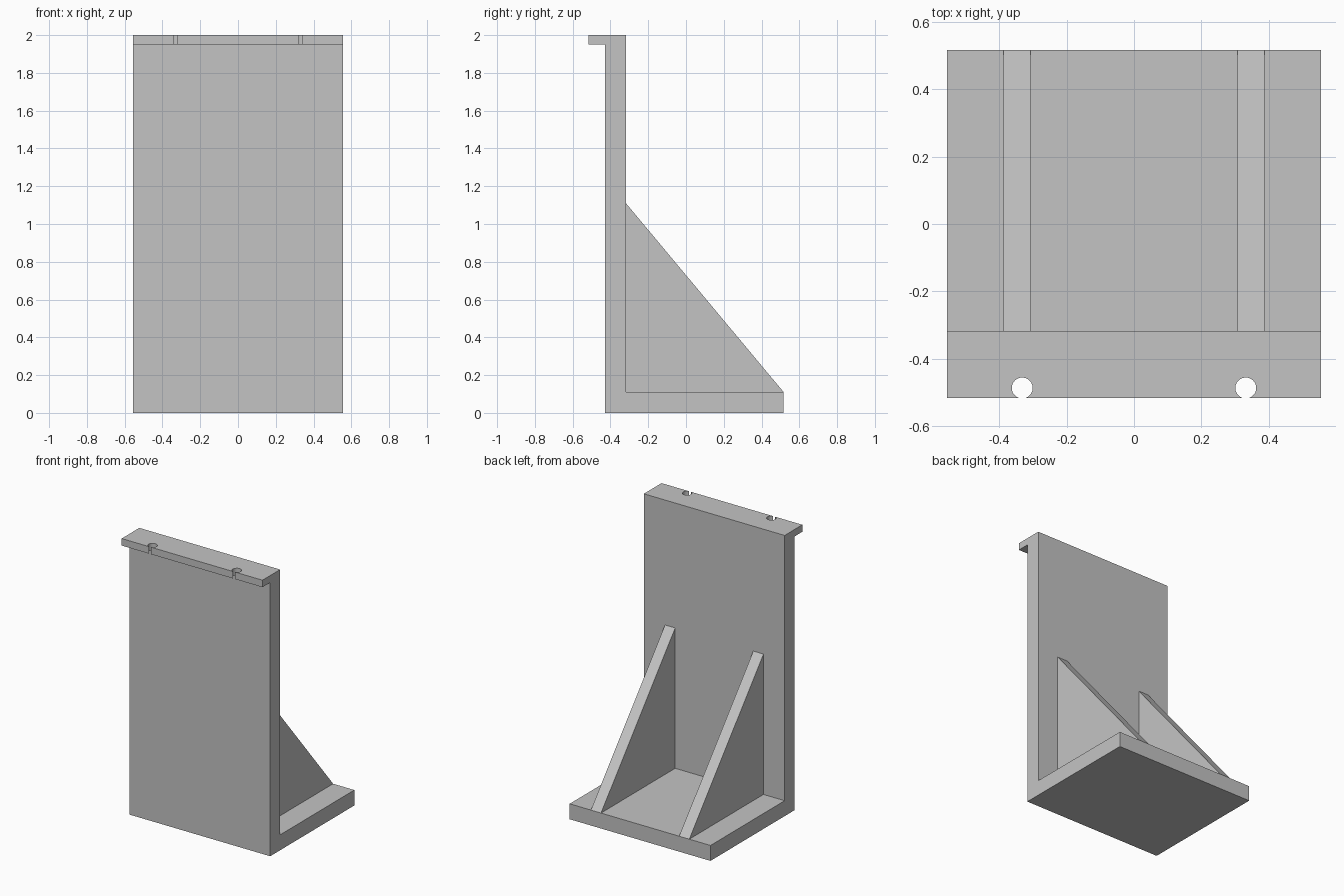
import bpy
import bmesh
from mathutils import Vector

cube = bpy.data.objects.get("Cube")
if cube:
    bpy.data.objects.remove(cube, do_unlink=True)

grey = bpy.data.materials.new("plain grey")
grey.use_nodes = True
colour = (0.55, 0.55, 0.55, 1)
grey.diffuse_color = colour
grey.node_tree.nodes["Principled BSDF"].inputs["Base Color"].default_value = colour

HALF_WIDTH = 0.555
FRONT, BACK = -0.517, 0.517
WALL_FRONT, WALL_BACK = -0.43, -0.318
BASE_TOP, LIP_BOTTOM, TOP = 0.11, 1.95, 2.0
RIB_TOP = 1.11


def side_extrusion(name, profile, x0, x1):
    """Extrude a closed (y, z) profile from x0 to x1."""
    bm = bmesh.new()
    face = bm.faces.new([bm.verts.new((x0, y, z)) for y, z in profile])
    new = bmesh.ops.extrude_face_region(bm, geom=[face])["geom"]
    verts = [v for v in new if isinstance(v, bmesh.types.BMVert)]
    bmesh.ops.translate(bm, verts=verts, vec=Vector((x1 - x0, 0, 0)))
    bmesh.ops.recalc_face_normals(bm, faces=bm.faces)
    mesh = bpy.data.meshes.new(name)
    bm.to_mesh(mesh)
    bm.free()
    mesh.materials.append(grey)
    obj = bpy.data.objects.new(name, mesh)
    bpy.context.collection.objects.link(obj)
    return obj


# Base, wall and overhanging lip as one bracket
bracket = side_extrusion("bracket_body", [
    (WALL_FRONT, 0), (BACK, 0), (BACK, BASE_TOP), (WALL_BACK, BASE_TOP),
    (WALL_BACK, TOP), (FRONT, TOP), (FRONT, LIP_BOTTOM), (WALL_FRONT, LIP_BOTTOM),
], -HALF_WIDTH, HALF_WIDTH)

# Round holes in the lip, breaking through its front edge as narrow slots
for side in (-1, 1):
    bpy.ops.mesh.primitive_cylinder_add(
        vertices=48, radius=0.031, depth=0.2, location=(side * 0.332, -0.487, TOP))
    cutter = bpy.context.object
    cutter.name = "hole_cutter"
    cutter.hide_render = True
    cutter.data.materials.append(grey)
    cut = bracket.modifiers.new("lip hole", "BOOLEAN")
    cut.operation = "DIFFERENCE"
    cut.solver = "EXACT"
    cut.object = cutter
    bpy.context.view_layer.objects.active = bracket
    bpy.ops.object.modifier_apply(modifier=cut.name)
    bpy.data.objects.remove(cutter, do_unlink=True)

# Smooth hole walls, crisp edges everywhere else
bpy.ops.object.select_all(action="DESELECT")
bracket.select_set(True)
bpy.context.view_layer.objects.active = bracket
bpy.ops.object.shade_smooth_by_angle()

# Triangular support ribs
triangle = [(WALL_BACK, BASE_TOP), (BACK, BASE_TOP), (WALL_BACK, RIB_TOP)]
for name, x in (("right_rib", -0.348), ("left_rib", 0.348)):
    side_extrusion(name, triangle, x - 0.04, x + 0.04)
